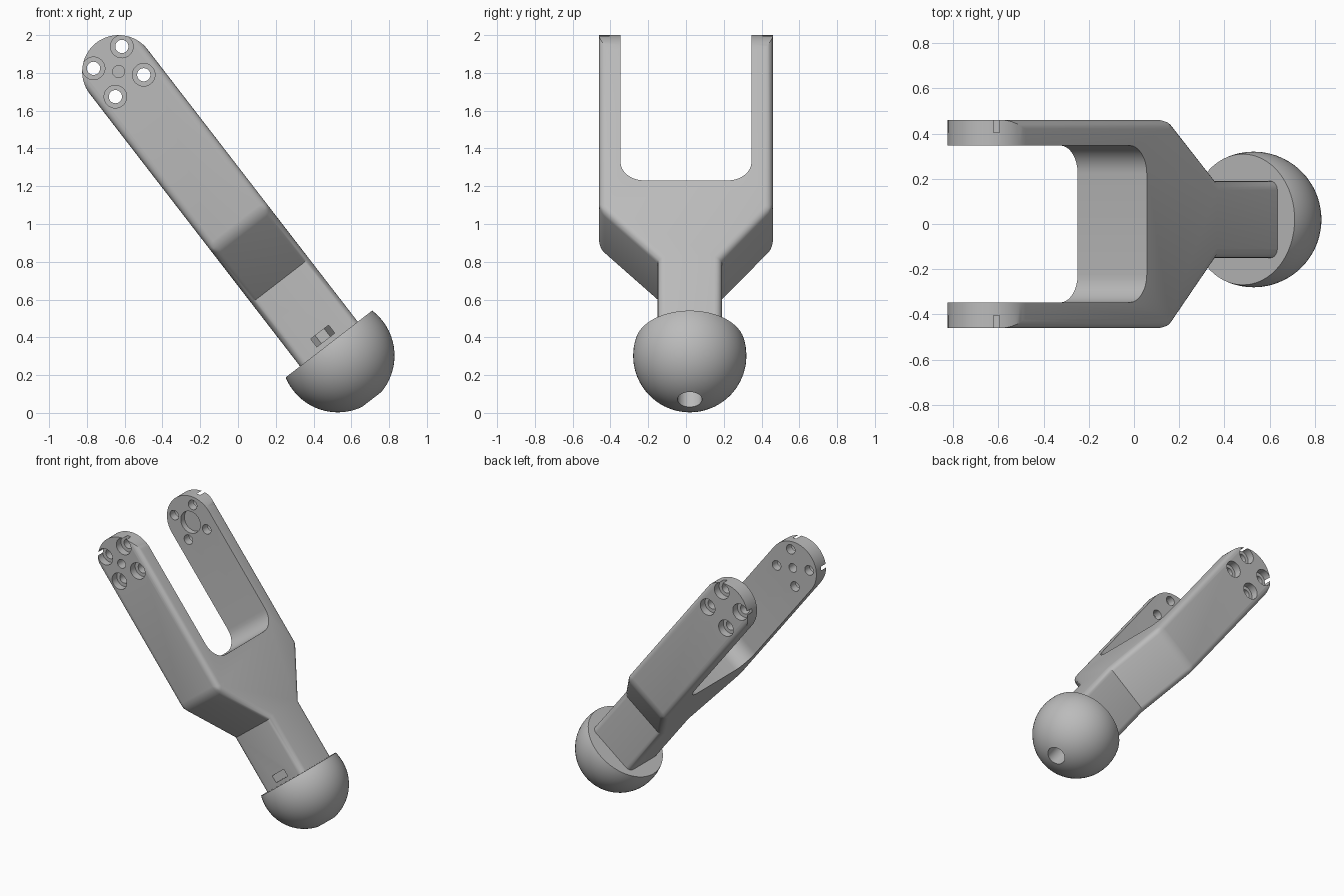
import bpy, bmesh
from math import sin, cos, pi, radians
from mathutils import Matrix

if "Cube" in bpy.data.objects:
    bpy.data.objects.remove(bpy.data.objects["Cube"], do_unlink=True)

grey = bpy.data.materials.new("plain_grey")
grey.use_nodes = True
grey.diffuse_color = (0.5, 0.5, 0.5, 1)
grey.node_tree.nodes["Principled BSDF"].inputs["Base Color"].default_value = (0.5, 0.5, 0.5, 1)

# Main dimensions, measured along the arm from the pivot at the origin
HALF = 0.193          # half width of the arm
OUTER, INNER = 0.46, 0.347
SLOT, SLOT_R = -0.877, 0.125
BEND_TOP, BEND_END = -1.055, -1.40
RIM, BALL, BALL_R = -1.822, -1.90, 0.30
MID = 0.02            # sideways centre of the neck and ball
NECK = 0.17


def arc(cx, cy, r, start, end, steps):
    angles = [radians(start + (end - start) * i / steps) for i in range(steps + 1)]
    return [(cx + r * cos(a), cy + r * sin(a)) for a in angles]


def circle(cx, cy, r, sides=32):
    return arc(cx, cy, r, 0, 360, sides)[:-1]


def to_object(name, bm):
    bmesh.ops.recalc_face_normals(bm, faces=bm.faces)
    mesh = bpy.data.meshes.new(name)
    bm.to_mesh(mesh)
    bm.free()
    mesh.materials.append(grey)
    obj = bpy.data.objects.new(name, mesh)
    bpy.context.collection.objects.link(obj)
    return obj


def prism_mesh(outline, lo, hi, axis):
    """Extrude a flat outline along one axis."""
    place = {"X": lambda a, b, h: (h, a, b),
             "Y": lambda a, b, h: (a, h, b),
             "Z": lambda a, b, h: (a, b, h)}[axis]
    bm = bmesh.new()
    rings = [[bm.verts.new(place(a, b, h)) for a, b in outline] for h in (lo, hi)]
    for ring in rings:
        bm.faces.new(ring)
    n = len(outline)
    for i in range(n):
        j = (i + 1) % n
        bm.faces.new((rings[0][i], rings[0][j], rings[1][j], rings[1][i]))
    return bm


def combine(target, other, operation):
    mod = target.modifiers.new("combine", "BOOLEAN")
    mod.operation, mod.solver, mod.object = operation, "EXACT", other
    bpy.context.view_layer.objects.active = target
    bpy.ops.object.modifier_apply(modifier=mod.name)
    bpy.data.objects.remove(other, do_unlink=True)


def cut(outline, lo, hi, axis):
    combine(fork, to_object("cutter", prism_mesh(outline, lo, hi, axis)), "DIFFERENCE")


# Fork: a Y-shaped outline with a round-cornered slot
top, bottom = 0.3, -1.86
slot_x = INNER - SLOT_R
outline = [(-INNER, top)]
outline += arc(-slot_x, SLOT + SLOT_R, SLOT_R, 180, 270, 8)
outline += arc(slot_x, SLOT + SLOT_R, SLOT_R, 270, 360, 8)
outline += [(INNER, top), (OUTER, top), (OUTER, BEND_TOP),
            (MID + NECK, BEND_END), (MID + NECK, bottom),
            (MID - NECK, bottom), (MID - NECK, BEND_END),
            (-OUTER, BEND_TOP), (-OUTER, top)]
bm = prism_mesh(outline, -HALF, HALF, "X")
bmesh.ops.recalc_face_normals(bm, faces=bm.faces)


# Round the outside edges only
def is_outside(edge):
    a, b = (v.co for v in edge.verts)
    z = (a.z + b.z) / 2
    across = abs(a.x - b.x) > HALF
    on_rim = all(v.z < -0.95 or abs(v.y) > 0.4 for v in (a, b))
    return on_rim and bottom + 0.01 < z < top - 0.01 and not (across and z < -1.2)


bmesh.ops.bevel(bm, geom=[e for e in bm.edges if is_outside(e)], offset=0.04,
                segments=5, profile=0.5, affect="EDGES", clamp_overlap=True)
fork = to_object("fork_with_ball", bm)

# Rounded fork tips
cut(arc(0, 0, HALF, 180, 0, 32) + [(0.3, 0), (0.3, 0.5), (-0.3, 0.5), (-0.3, 0)],
    -0.7, 0.7, "Y")

# Ball with a flat upper face
bm = bmesh.new()
bmesh.ops.create_uvsphere(bm, u_segments=64, v_segments=32, radius=BALL_R,
                          matrix=Matrix.Translation((0, MID, BALL)))
sliced = bmesh.ops.bisect_plane(bm, geom=bm.verts[:] + bm.edges[:] + bm.faces[:],
                                plane_co=(0, 0, RIM), plane_no=(0, 0, 1), clear_outer=True)
rim = [g for g in sliced["geom_cut"] if isinstance(g, bmesh.types.BMEdge)]
bmesh.ops.contextual_create(bm, geom=rim)
combine(fork, to_object("ball", bm), "UNION")

# Four counterbored screw holes through both tips
for k in range(4):
    angle = pi / 4 + k * pi / 2
    x, z = 0.134 * cos(angle), 0.134 * sin(angle)
    cut(circle(x, z, 0.035), -0.7, 0.7, "Y")
    cut(circle(x, z, 0.06), -0.7, -0.405, "Y")
    cut(circle(x, z, 0.06), 0.405, 0.7, "Y")

# Centre hole in the front tip, bearing recess inside the back tip
cut(circle(0, 0, 0.032), -0.7, -0.2, "Y")
cut(circle(0, 0, 0.08), 0.2, 0.39, "Y")

# Bolt hole under the ball and nut pocket in the neck
cut(circle(0, MID, 0.065), -2.4, -2.0, "Z")
cut(circle(0, MID, 0.033), -2.1, -1.70, "Z")
nut = 0.06
flat = nut * sin(pi / 3)
cut([(-nut, -0.4), (nut, -0.4), (nut, MID), (nut / 2, MID + flat),
     (-nut / 2, MID + flat), (-nut, MID)], -1.795, -1.742, "Z")

# Lean the whole part into its pose
fork.data.transform(Matrix.Translation((-0.632, 0, 1.807)) @ Matrix.Rotation(radians(-37.66), 4, "Y"))
bpy.ops.object.select_all(action="DESELECT")
fork.select_set(True)
bpy.context.view_layer.objects.active = fork
bpy.ops.object.shade_smooth_by_angle(angle=radians(30))
